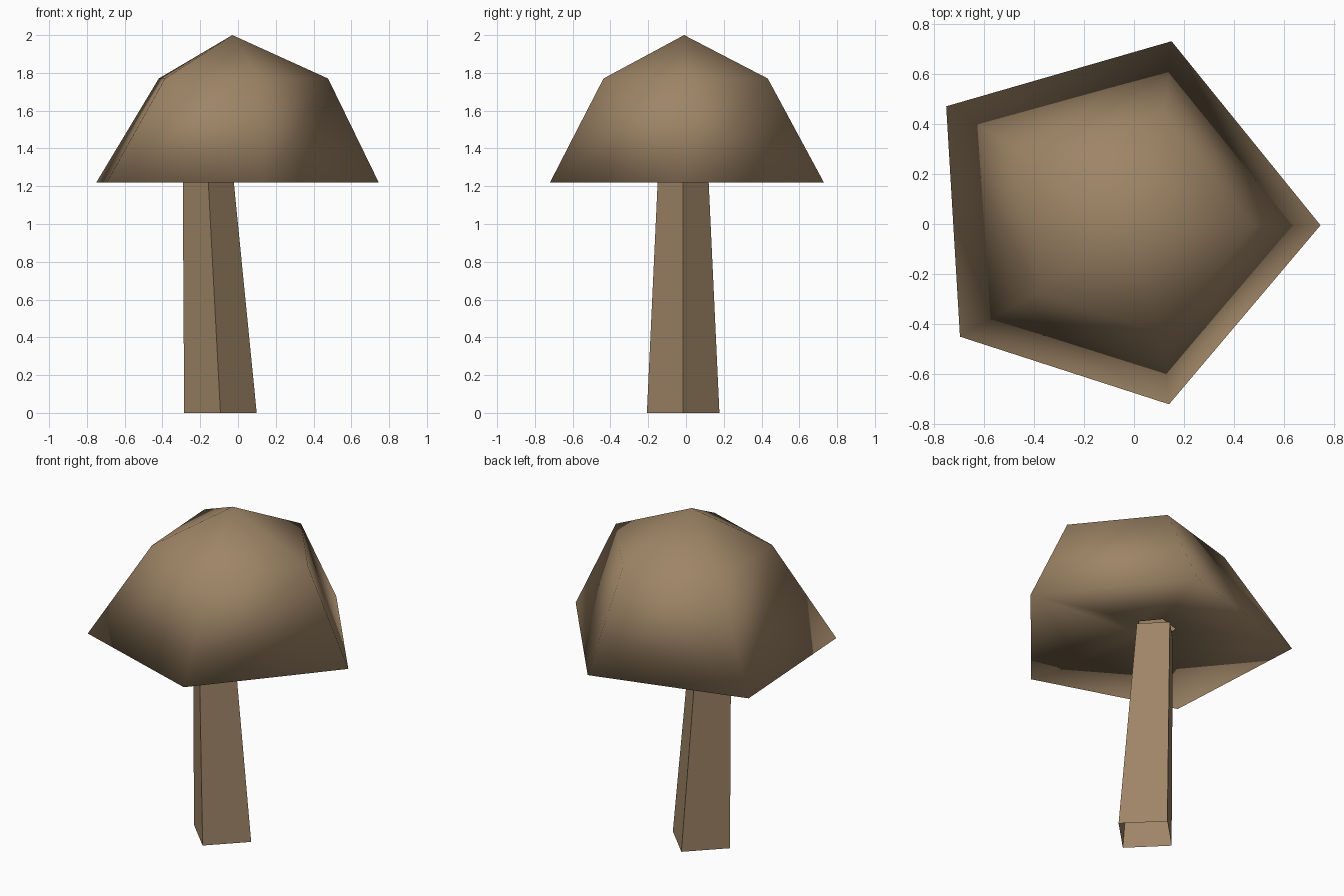
import bpy
import bmesh
import math
from mathutils import Vector

cube = bpy.data.objects.get("Cube")
if cube:
    bpy.data.objects.remove(cube, do_unlink=True)

# One warm brown for the whole mushroom
brown = bpy.data.materials.new("warm_brown")
brown.use_nodes = True
colour = (0.342, 0.233, 0.133, 1)
brown.diffuse_color = colour
brown.node_tree.nodes["Principled BSDF"].inputs["Base Color"].default_value = colour


def add_ring(bm, outline, scale, centre):
    """Add a scaled, moved copy of an outline as a ring of vertices."""
    return [bm.verts.new(Vector((x * scale, y * scale, 0)) + Vector(centre))
            for x, y in outline]


def bridge(bm, lower, upper):
    """Join two rings with quads."""
    n = len(lower)
    for i in range(n):
        j = (i + 1) % n
        bm.faces.new((lower[i], lower[j], upper[j], upper[i]))


def finish(bm, name, smooth):
    mesh = bpy.data.meshes.new(name)
    for face in bm.faces:
        face.smooth = smooth
    bm.to_mesh(mesh)
    bm.free()
    mesh.materials.append(brown)
    obj = bpy.data.objects.new(name, mesh)
    bpy.context.collection.objects.link(obj)


# Cap: uneven five-sided shell with a hollow underside around the stem
pentagon = [(0.745, -0.005), (0.15, 0.73), (-0.75, 0.47), (-0.695, -0.45), (0.14, -0.72)]
bm = bmesh.new()
rim = add_ring(bm, pentagon, 1, (0, 0, 1.22))
shoulder = add_ring(bm, pentagon, 0.6, (0.03, -0.005, 1.77))
collar = add_ring(bm, pentagon, 0.14, (-0.155, -0.015, 1.35))
tip = bm.verts.new((-0.03, -0.01, 2))
bridge(bm, rim, shoulder)
bridge(bm, collar, rim)
for i in range(len(shoulder)):
    bm.faces.new((shoulder[i], shoulder[(i + 1) % len(shoulder)], tip))
finish(bm, "cap", True)

# Stem: leaning, tapered, open four-sided tube
square = [(math.cos(a * math.pi / 2), math.sin(a * math.pi / 2)) for a in range(4)]
bm = bmesh.new()
foot = add_ring(bm, square, 0.192, (-0.093, -0.015, 0))
top = add_ring(bm, square, 0.13, (-0.163, -0.015, 1.33))
bridge(bm, foot, top)
finish(bm, "stem", False)
